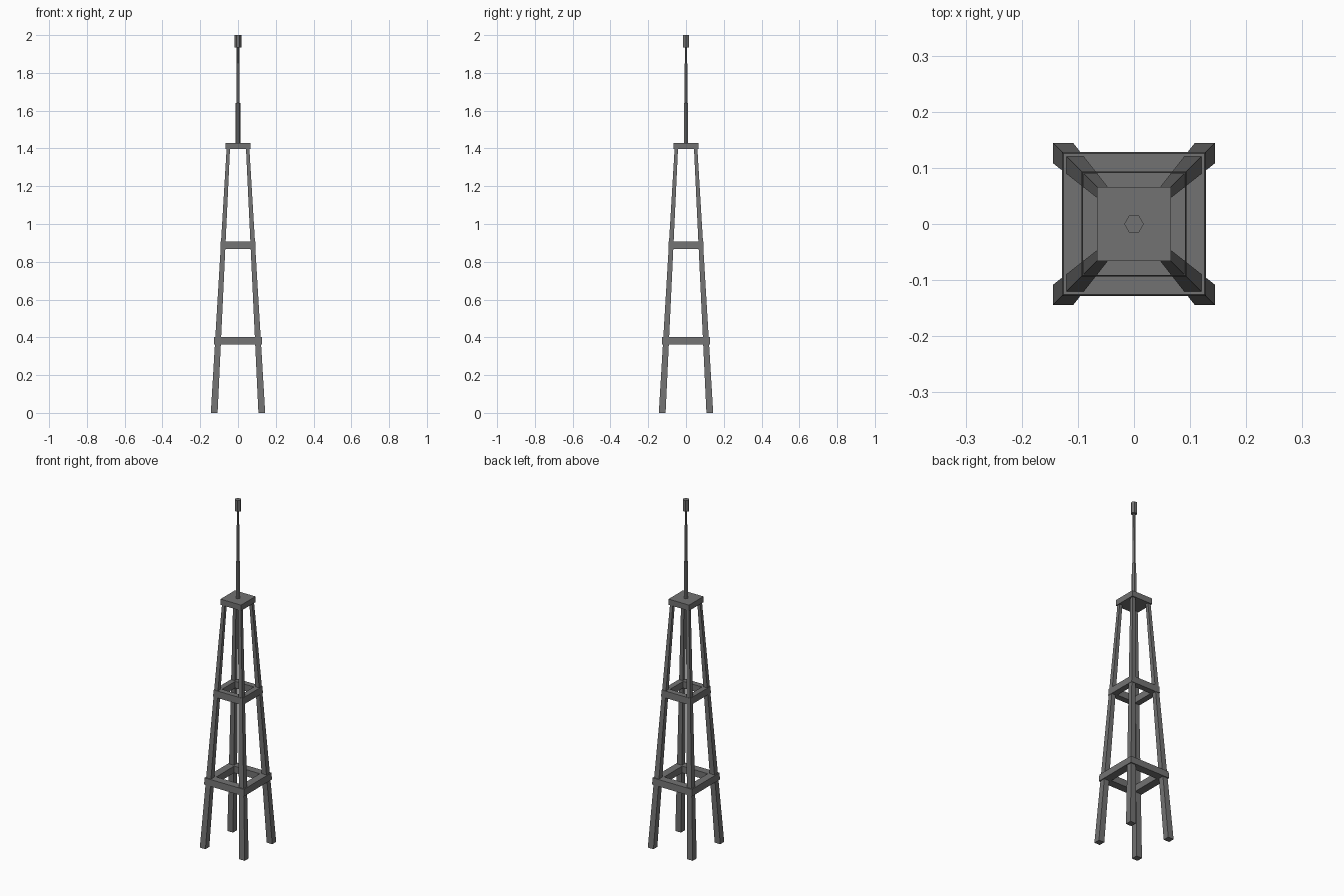
import bpy, bmesh, math

if "Cube" in bpy.data.objects:
    bpy.data.objects.remove(bpy.data.objects["Cube"])

dark = bpy.data.materials.new("dark_metal")
dark.diffuse_color = (0.17, 0.17, 0.17, 1)
dark.use_nodes = True
dark.node_tree.nodes["Principled BSDF"].inputs["Base Color"].default_value = dark.diffuse_color


def make(name, verts, faces):
    mesh = bpy.data.meshes.new(name)
    bm = bmesh.new()
    vs = [bm.verts.new(v) for v in verts]
    for f in faces:
        bm.faces.new([vs[i] for i in f])
    bmesh.ops.recalc_face_normals(bm, faces=bm.faces)
    bm.to_mesh(mesh)
    bm.free()
    mesh.materials.append(dark)
    ob = bpy.data.objects.new(name, mesh)
    bpy.context.collection.objects.link(ob)
    return ob


def rect(x0, x1, y0, y1, z):
    return [(x0, y0, z), (x1, y0, z), (x1, y1, z), (x0, y1, z)]


def sides(a, b, n):
    return [(a + i, a + (i + 1) % n, b + (i + 1) % n, b + i) for i in range(n)]


def frame(name, outer, inner, z0, z1):
    # Outer faces lean in with the legs
    v = []
    for r, z in ((outer, z0), (outer - 0.002, z1), (inner, z1), (inner, z0)):
        v += rect(-r, r, -r, r, z)
    f = []
    for a, b in ((0, 4), (4, 8), (8, 12), (12, 0)):
        f += sides(a, b, 4)
    make(name, v, f)


def lathe(name, profile, n=6):
    v = [(r * math.cos(math.tau * i / n), r * math.sin(math.tau * i / n), z)
         for r, z in profile for i in range(n)]
    last = (len(profile) - 1) * n
    f = [tuple(range(n)), tuple(range(last, last + n))]
    for k in range(len(profile) - 1):
        f += sides(k * n, (k + 1) * n, n)
    make(name, v, f)


# Four tapered, inward-leaning legs
for sx, sn in ((-1, "left"), (1, "right")):
    for sy, fn in ((-1, "front"), (1, "back")):
        v = (rect(sx * 0.108, sx * 0.144, sy * 0.108, sy * 0.144, 0)
             + rect(sx * 0.042, sx * 0.06, sy * 0.042, sy * 0.06, 1.405))
        make(f"{fn}_{sn}_leg", v, [(0, 1, 2, 3), (4, 5, 6, 7)] + sides(0, 4, 4))

# Square brace frames
frame("lower_frame", 0.128, 0.082, 0.363, 0.402)
frame("middle_frame", 0.094, 0.06, 0.868, 0.907)

# Solid top platform
v = rect(-0.066, 0.066, -0.066, 0.066, 1.397) + rect(-0.066, 0.066, -0.066, 0.066, 1.43)
make("top_platform", v, [(0, 1, 2, 3), (4, 5, 6, 7)] + sides(0, 4, 4))

# Stepped hexagonal mast and tip
lathe("mast", [(0.013, 1.425), (0.012, 1.64), (0.009, 1.642),
               (0.008, 1.85), (0.007, 1.852), (0.007, 1.94)])
lathe("mast_tip", [(0.0175, 1.935), (0.0175, 2.0)])
